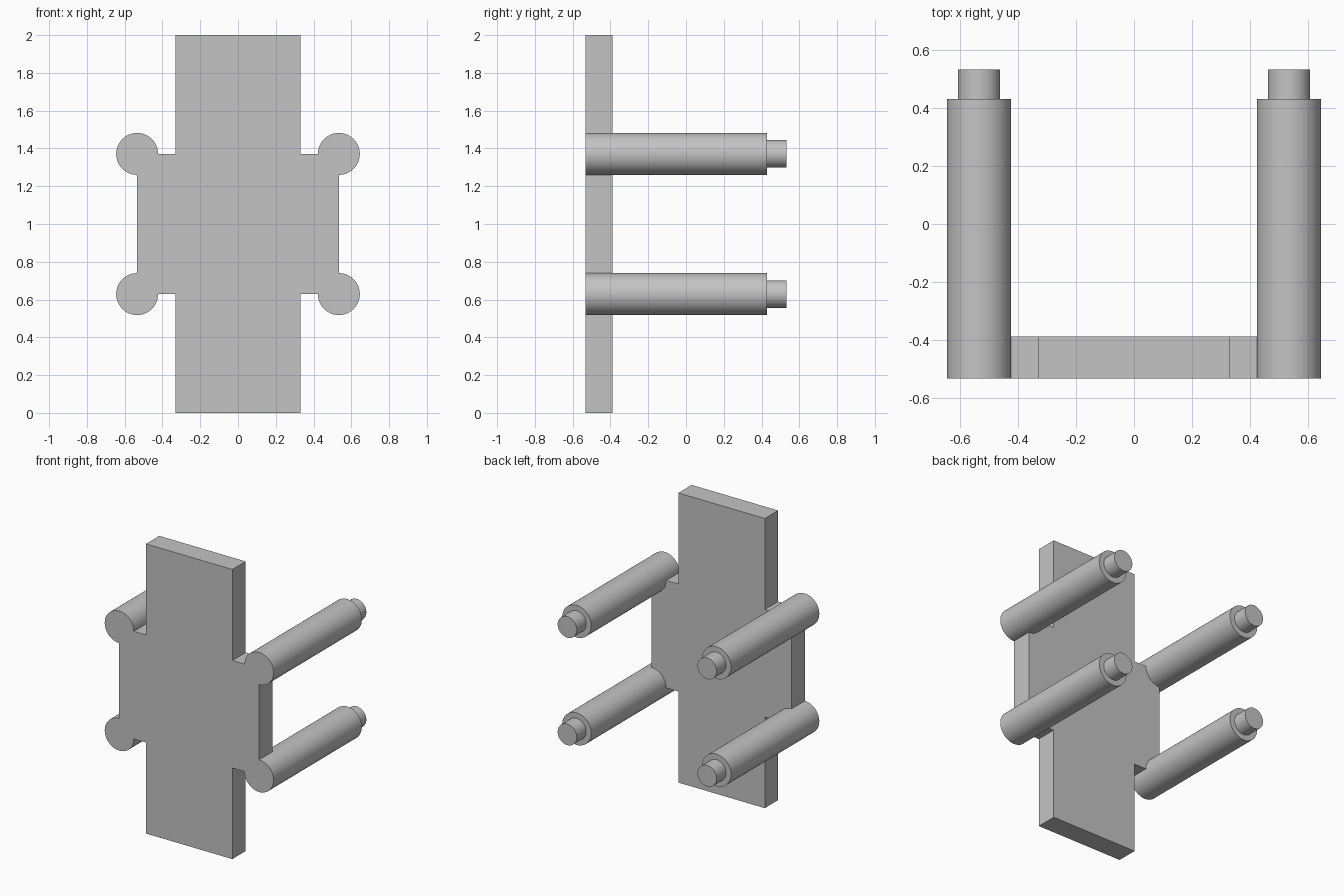
import bpy, bmesh
from math import cos, sin, pi, radians

cube = bpy.data.objects.get("Cube")
if cube:
    bpy.data.objects.remove(cube, do_unlink=True)

FRONT, PLATE_BACK, SHOULDER, TIP = -0.533, -0.388, 0.43, 0.533
WIDTH = 0.33                # half width of the tall panel
POST_X, POST_Z = 0.534, 0.371  # post centre, measured from the plate centre
POST_R, PIN_R = 0.111, 0.073
SIDES = 48

grey = bpy.data.materials.new("plain grey")
grey.use_nodes = True
colour = (0.55, 0.55, 0.55, 1)
grey.diffuse_color = colour
grey.node_tree.nodes["Principled BSDF"].inputs["Base Color"].default_value = colour


def finish(bm, name):
    bmesh.ops.recalc_face_normals(bm, faces=bm.faces)
    mesh = bpy.data.meshes.new(name)
    bm.to_mesh(mesh)
    bm.free()
    mesh.materials.append(grey)
    obj = bpy.data.objects.new(name, mesh)
    bpy.context.collection.objects.link(obj)
    bpy.ops.object.select_all(action='DESELECT')
    obj.select_set(True)
    bpy.context.view_layer.objects.active = obj
    bpy.ops.object.shade_smooth_by_angle(angle=radians(30))
    return obj


# Plate: one quarter of the outline, rounded at the post, then mirrored round
quarter = []
for i in range(SIDES * 3 // 4 + 1):
    a = -pi / 2 + 2 * pi * i / SIDES
    quarter.append((POST_X + POST_R * cos(a), POST_Z + POST_R * sin(a)))
quarter += [(WIDTH, POST_Z), (WIDTH, 1)]
right_half = [(x, -z) for x, z in reversed(quarter)] + quarter
outline = right_half + [(-x, z) for x, z in reversed(right_half)]

bm = bmesh.new()
face = bm.faces.new([bm.verts.new((x, FRONT, z + 1)) for x, z in outline])
new = bmesh.ops.extrude_face_region(bm, geom=[face])["geom"]
bmesh.ops.translate(bm, vec=(0, PLATE_BACK - FRONT, 0),
                    verts=[v for v in new if isinstance(v, bmesh.types.BMVert)])
finish(bm, "back_plate")


# Posts: stepped round bars carrying on from the rounded plate corners
def post(name, cx, cz):
    bm = bmesh.new()
    rings = []
    for r, y in ((POST_R, PLATE_BACK), (POST_R, SHOULDER),
                 (PIN_R, SHOULDER), (PIN_R, TIP)):
        rings.append([bm.verts.new((cx + r * cos(2 * pi * i / SIDES), y,
                                    cz + r * sin(2 * pi * i / SIDES)))
                      for i in range(SIDES)])
    for a, b in zip(rings, rings[1:]):
        for i in range(SIDES):
            j = (i + 1) % SIDES
            bm.faces.new((a[i], a[j], b[j], b[i]))
    bm.faces.new(rings[-1])
    finish(bm, name)


for side, sx in (("left", 1), ("right", -1)):
    for level, sz in (("upper", 1), ("lower", -1)):
        post(f"{level}_{side}_post", sx * POST_X, 1 + sz * POST_Z)
